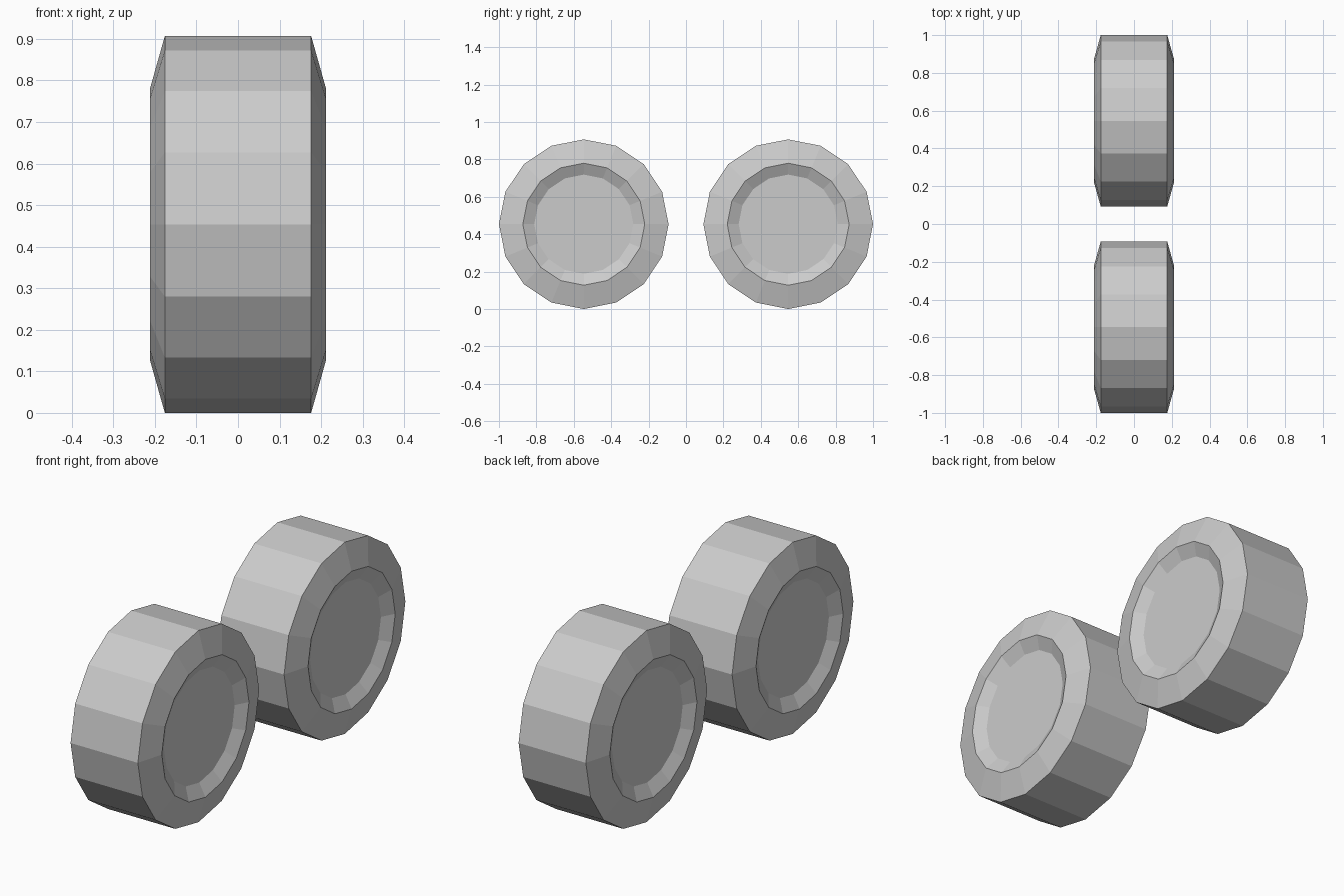
import bpy
from math import sin, cos, tau

cube = bpy.data.objects.get("Cube")
if cube:
    bpy.data.objects.remove(cube, do_unlink=True)

SIDES = 16
RADIUS = 0.4535
# Half of the wheel section, from the recessed hub to the tread: (x, radius)
HALF = [(0.18, 0.265), (0.212, 0.326), (0.176, RADIUS)]
PROFILE = HALF + [(-x, r) for x, r in reversed(HALF)]

grey = bpy.data.materials.new("light grey")
grey.use_nodes = True
grey.diffuse_color = (0.6, 0.6, 0.6, 1)
grey.node_tree.nodes["Principled BSDF"].inputs["Base Color"].default_value = (0.6, 0.6, 0.6, 1)


def make_wheel(name, y):
    """Sweep the section around the axle and cap both hubs."""
    verts = [(x, r * sin(tau * i / SIDES), r * cos(tau * i / SIDES))
             for x, r in PROFILE for i in range(SIDES)]
    last = len(PROFILE) - 1
    faces = []
    for ring in range(last):
        a, b = ring * SIDES, (ring + 1) * SIDES
        for i in range(SIDES):
            j = (i + 1) % SIDES
            faces.append((a + i, b + i, b + j, a + j))
    # Hub discs
    faces.append(tuple(reversed(range(SIDES))))
    faces.append(tuple(range(last * SIDES, (last + 1) * SIDES)))
    # Outward direction: the +x disc must face +x
    mesh = bpy.data.meshes.new(name)
    mesh.from_pydata(verts, [], faces)
    mesh.update()
    if mesh.polygons[len(faces) - 2].normal.x < 0:
        mesh.flip_normals()
    mesh.materials.append(grey)
    obj = bpy.data.objects.new(name, mesh)
    obj.location = (0, y, RADIUS)
    bpy.context.collection.objects.link(obj)


make_wheel("front_wheel", -0.5465)
make_wheel("back_wheel", 0.5465)
